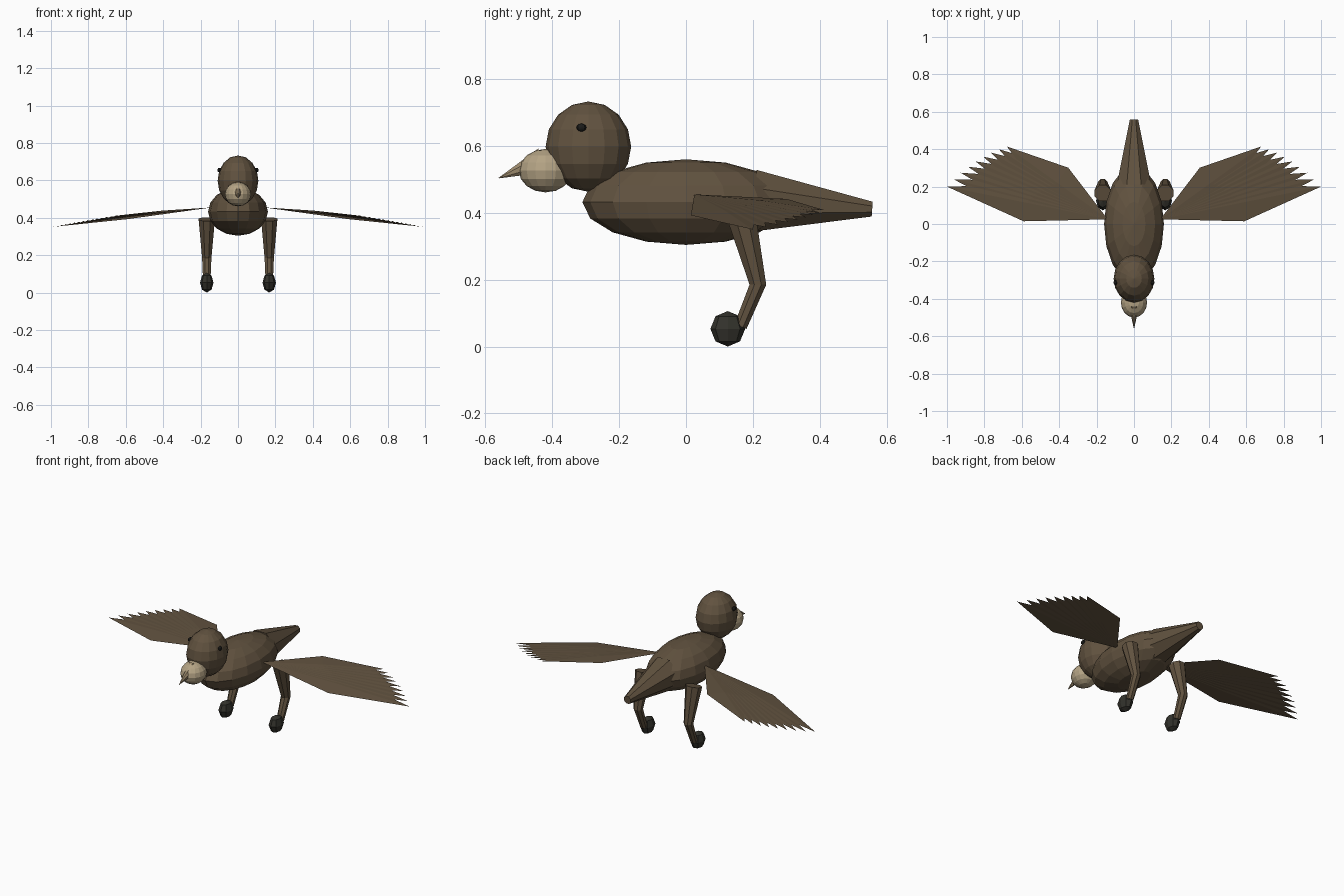
import bpy, bmesh, math
from mathutils import Vector, Matrix

if "Cube" in bpy.data.objects:
    bpy.data.objects.remove(bpy.data.objects["Cube"])


def material(name, rgb):
    m = bpy.data.materials.new(name)
    m.diffuse_color = (*rgb, 1)
    m.use_nodes = True
    m.node_tree.nodes["Principled BSDF"].inputs["Base Color"].default_value = m.diffuse_color
    return m


BROWN = material("plumage brown", (0.12, 0.085, 0.05))
TAN = material("face tan", (0.46, 0.37, 0.235))
HORN = material("beak horn", (0.33, 0.25, 0.15))
DARK = material("foot charcoal", (0.033, 0.032, 0.025))
BLACK = material("eye black", (0.012, 0.012, 0.011))


def finish(name, bm, mat):
    bmesh.ops.recalc_face_normals(bm, faces=bm.faces)
    me = bpy.data.meshes.new(name)
    bm.to_mesh(me)
    bm.free()
    me.materials.append(mat)
    ob = bpy.data.objects.new(name, me)
    bpy.context.collection.objects.link(ob)
    return ob


def ellipsoid(name, center, radii, mat, segs=16, rings=8):
    bm = bmesh.new()
    bmesh.ops.create_uvsphere(bm, u_segments=segs, v_segments=rings, radius=1,
                              matrix=Matrix.Translation(center) @ Matrix.Diagonal((*radii, 1)))
    return finish(name, bm, mat)


def tapered(name, points, radii, mat, sides=8, squash=1.0):
    """Tube through points in a plane of constant x, one radius per point."""
    bm = bmesh.new()
    pts = [Vector(p) for p in points]
    loops = []
    for i, (p, r) in enumerate(zip(pts, radii)):
        d = (pts[min(i + 1, len(pts) - 1)] - pts[max(i - 1, 0)]).normalized()
        u = Vector((1, 0, 0))
        v = d.cross(u)
        angles = [(k + 0.5) * math.tau / sides for k in range(sides)]
        loops.append([bm.verts.new(p + u * r * squash * math.cos(a) + v * r * math.sin(a))
                      for a in angles])
    for a, b in zip(loops, loops[1:]):
        for k in range(sides):
            n = (k + 1) % sides
            bm.faces.new((a[k], a[n], b[n], b[k]))
    bm.faces.new(loops[0])
    bm.faces.new(loops[-1])
    return finish(name, bm, mat)


# Body, head and face
ellipsoid("body", (0, 0, 0.432), (0.16, 0.31, 0.128), BROWN)
ellipsoid("head", (0, -0.292, 0.598), (0.109, 0.128, 0.135), BROWN)
ellipsoid("muzzle", (0, -0.42, 0.526), (0.07, 0.08, 0.065), TAN)
tapered("beak", [(0, -0.428, 0.557), (0, -0.56, 0.504)], [0.041, 0.001], HORN, squash=0.75)

# Tail, a cone tapering backwards
tapered("tail", [(0, 0.205, 0.436), (0, 0.557, 0.411)], [0.1, 0.024], BROWN)


# One wing: a fan of long diamond feathers from a shared root
def wing(name, s, count=9):
    bm = bmesh.new()
    root = Vector((0.14, 0.025, 0.455))
    for i in range(count):
        t = i / (count - 1)
        ang = math.radians(11.5 + 24.3 * t)
        length = 0.878 - 0.212 * t
        along = Vector((math.cos(ang), math.sin(ang), 0))
        tip = root + along * length
        tip.z = 0.35 + 0.058 * t
        side = Vector((-along.y, along.x, 0)) * 0.1 + Vector((0, 0, 0.01))
        mid = (root + tip) / 2
        crest = Vector((0, 0, 0.006))
        co = [root, tip, mid - side, mid + side, mid + crest, mid - crest]
        r, e, f, b, top, low = [bm.verts.new((s * c.x, c.y, c.z)) for c in co]
        for c in (top, low):
            for p, q in ((r, f), (f, e), (e, b), (b, r)):
                bm.faces.new((c, p, q))
    return finish(name, bm, BROWN)


# Mirrored parts
for label, s in (("right", 1), ("left", -1)):
    wing(label + "_wing", s)
    ellipsoid(label + "_eye", (s * 0.1, -0.313, 0.655), (0.01, 0.015, 0.012), BLACK, 8, 6)
    x = s * 0.167
    tapered(label + "_leg", [(x, 0.165, 0.392), (x, 0.215, 0.185), (x, 0.163, 0.06)],
            [0.047, 0.027, 0.021], BROWN)
    ellipsoid(label + "_foot", (x, 0.125, 0.053), (0.036, 0.052, 0.053), DARK, 8, 4)
